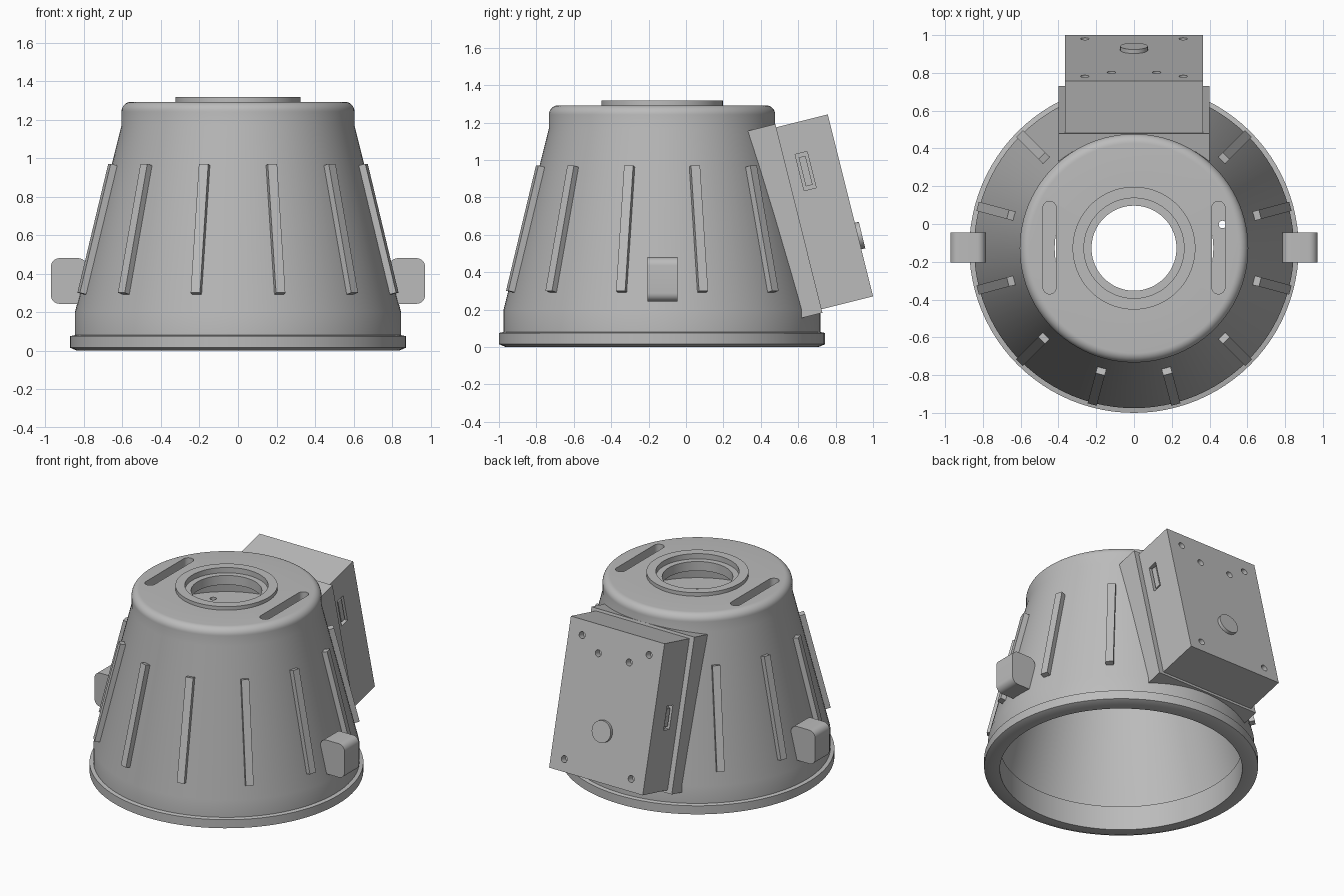
import bpy, bmesh, math
from mathutils import Matrix, Vector

if "Cube" in bpy.data.objects:
    bpy.data.objects.remove(bpy.data.objects["Cube"], do_unlink=True)

AXIS = Vector((0, -0.128, 0))
SEGMENTS = 96

grey = bpy.data.materials.new("neutral_grey")
grey.use_nodes = True
grey.diffuse_color = (0.5, 0.5, 0.5, 1)
grey.node_tree.nodes["Principled BSDF"].inputs["Base Color"].default_value = (0.5, 0.5, 0.5, 1)


def finish(name, bm):
    bmesh.ops.recalc_face_normals(bm, faces=bm.faces)
    mesh = bpy.data.meshes.new(name)
    bm.to_mesh(mesh)
    bm.free()
    mesh.materials.append(grey)
    obj = bpy.data.objects.new(name, mesh)
    bpy.context.collection.objects.link(obj)
    return obj


def activate(obj):
    bpy.ops.object.select_all(action='DESELECT')
    obj.select_set(True)
    bpy.context.view_layer.objects.active = obj


def smooth(obj):
    activate(obj)
    bpy.ops.object.shade_smooth_by_angle(angle=math.radians(30))


def lathe(name, profile):
    """Turn a closed (radius, height) outline about the housing axis."""
    bm = bmesh.new()
    rings = []
    for i in range(SEGMENTS):
        a = math.tau * i / SEGMENTS
        rings.append([bm.verts.new(AXIS + Vector((r * math.cos(a), r * math.sin(a), z)))
                      for r, z in profile])
    n = len(profile)
    for i in range(SEGMENTS):
        p, q = rings[i], rings[(i + 1) % SEGMENTS]
        for j in range(n):
            k = (j + 1) % n
            bm.faces.new((p[j], q[j], q[k], p[k]))
    return finish(name, bm)


def box(name, low, high, matrix=Matrix()):
    bm = bmesh.new()
    low, high = Vector(low), Vector(high)
    place = matrix @ Matrix.Translation((low + high) / 2) @ Matrix.Diagonal((*(high - low), 1))
    bmesh.ops.create_cube(bm, size=1, matrix=place)
    return finish(name, bm)


def cylinder(name, radius, depth, matrix, sides=32):
    bm = bmesh.new()
    bmesh.ops.create_cone(bm, cap_ends=True, segments=sides, radius1=radius,
                          radius2=radius, depth=depth, matrix=matrix)
    return finish(name, bm)


def cut(obj, cutters):
    for cutter in cutters:
        mod = obj.modifiers.new("cut", 'BOOLEAN')
        mod.operation, mod.solver, mod.object = 'DIFFERENCE', 'EXACT', cutter
        activate(obj)
        bpy.ops.object.modifier_apply(modifier=mod.name)
        bpy.data.objects.remove(cutter, do_unlink=True)


def bevel(obj, width, axis):
    """Round the edges that run along one axis."""
    bm = bmesh.new()
    bm.from_mesh(obj.data)
    edges = [e for e in bm.edges
             if abs((e.verts[0].co - e.verts[1].co).normalized()[axis]) > 0.99]
    bmesh.ops.bevel(bm, geom=edges, offset=width, segments=8, profile=0.5, affect='EDGES')
    bm.to_mesh(obj.data)
    bm.free()


# Hollow housing: flange, cone, rounded shoulder, top ring and lipped inner wall
shoulder = [(0.555 + 0.05 * math.cos(t), 1.242 + 0.05 * math.sin(t))
            for t in [math.pi / 2 * i / 8 for i in range(9)]]
outer = [(0.772, 0), (0.837, 0), (0.872, 0.015), (0.872, 0.075), (0.847, 0.08),
         (0.847, 0.2), (0.605, 1.17)] + shoulder
ring = [(0.325, 1.292), (0.325, 1.317), (0.265, 1.317), (0.265, 1.28), (0.225, 1.28)]
inner = [(0.225, 1.215), (0.54, 1.215), (0.54, 1.17), (0.78, 0.2), (0.782, 0.17),
         (0.772, 0.17)]
housing = lathe("housing", outer + ring + inner)

# Rounded slots through the top
slots = []
for side in (-1, 1):
    slot = box("slot_cutter", (side * 0.447 - 0.035, -0.37, 1.15),
               (side * 0.447 + 0.035, 0.12, 1.4))
    bevel(slot, 0.0345, 2)
    slots.append(slot)
cut(housing, slots)
smooth(housing)

# Inner ledge with screw holes
ledge = lathe("inner_ledge", [(0.42, 0.93), (0.61, 0.93), (0.593, 1.0), (0.42, 1.0)])
cut(ledge, [cylinder("hole_cutter", 0.02, 0.2, Matrix.Translation(
    AXIS + Vector((0.485 * math.cos(a), 0.485 * math.sin(a), 0.98))), 20)
    for a in map(math.radians, (15, 135, 255))])
smooth(ledge)

# Sloping ribs around the cone, leaving the back free
slope = math.atan2(0.24, 0.97)
for i in range(12):
    angle = 15 + 30 * i
    if angle in (75, 105):
        continue
    place = (Matrix.Translation(AXIS) @ Matrix.Rotation(math.radians(angle), 4, 'Z')
             @ Matrix.Translation((0.74, 0, 0.627)) @ Matrix.Rotation(-slope, 4, 'Y'))
    box(f"rib_{i + 1}", (-0.03, -0.025, -0.345), (0.035, 0.025, 0.345), place)

# Side lugs
for name, side in (("left_lug", 1), ("right_lug", -1)):
    xs = sorted((side * 0.785, side * 0.972))
    lug = box(name, (xs[0], -0.205, 0.243), (xs[1], -0.045, 0.48))
    bevel(lug, 0.045, 1)
    smooth(lug)

# Tilted frame of the rear unit: origin at its outer top edge
tilt = math.radians(14)
rear = Matrix.Translation((0, 0.758, 1.243)) @ Matrix.Rotation(tilt, 4, 'X')

# Mounting block, hollowed to follow the inner wall
mount = box("mounting_block", (-0.4, -0.62, -1.022), (0.4, -0.284, 0.018), rear)
cut(mount, [lathe("cavity_cutter", [(0.001, 0), (0.795, 0), (0.79, 0.2),
                                    (0.55, 1.17), (0.55, 1.3), (0.001, 1.3)])])

# Rear control box with screw holes and side recesses
control = box("control_box", (-0.364, -0.284, -1.002), (0.364, 0, 0), rear)
turn = Matrix.Rotation(math.pi / 2, 4, 'X')
cutters = []
for x, z in ((0.26, -0.1), (0.26, -0.92), (0.12, -0.185)):
    for side in (-1, 1):
        cutters.append(cylinder("screw_cutter", 0.023, 0.1,
                                rear @ Matrix.Translation((side * x, 0, z)) @ turn, 20))
recesses = (("left", 1, -0.265, 0.1, -0.188), ("right", -1, -0.51, 0.08, -0.17))
for name, side, z, half, y in recesses:
    cutters.append(box("recess_cutter", (side * 0.364 - 0.03, y - 0.033, z - half),
                       (side * 0.364 + 0.03, y + 0.033, z + half), rear))
cut(control, cutters)
smooth(control)

# Round button on the back and connectors in the side recesses
button = cylinder("rear_button", 0.073, 0.05,
                  rear @ Matrix.Translation((0, -0.003, -0.67)) @ turn)
smooth(button)
for name, side, z, half, y in recesses:
    box(f"{name}_connector", (side * 0.344 - 0.012, y - 0.019, z - half + 0.02),
        (side * 0.344 + 0.012, y + 0.019, z + half - 0.02), rear)
